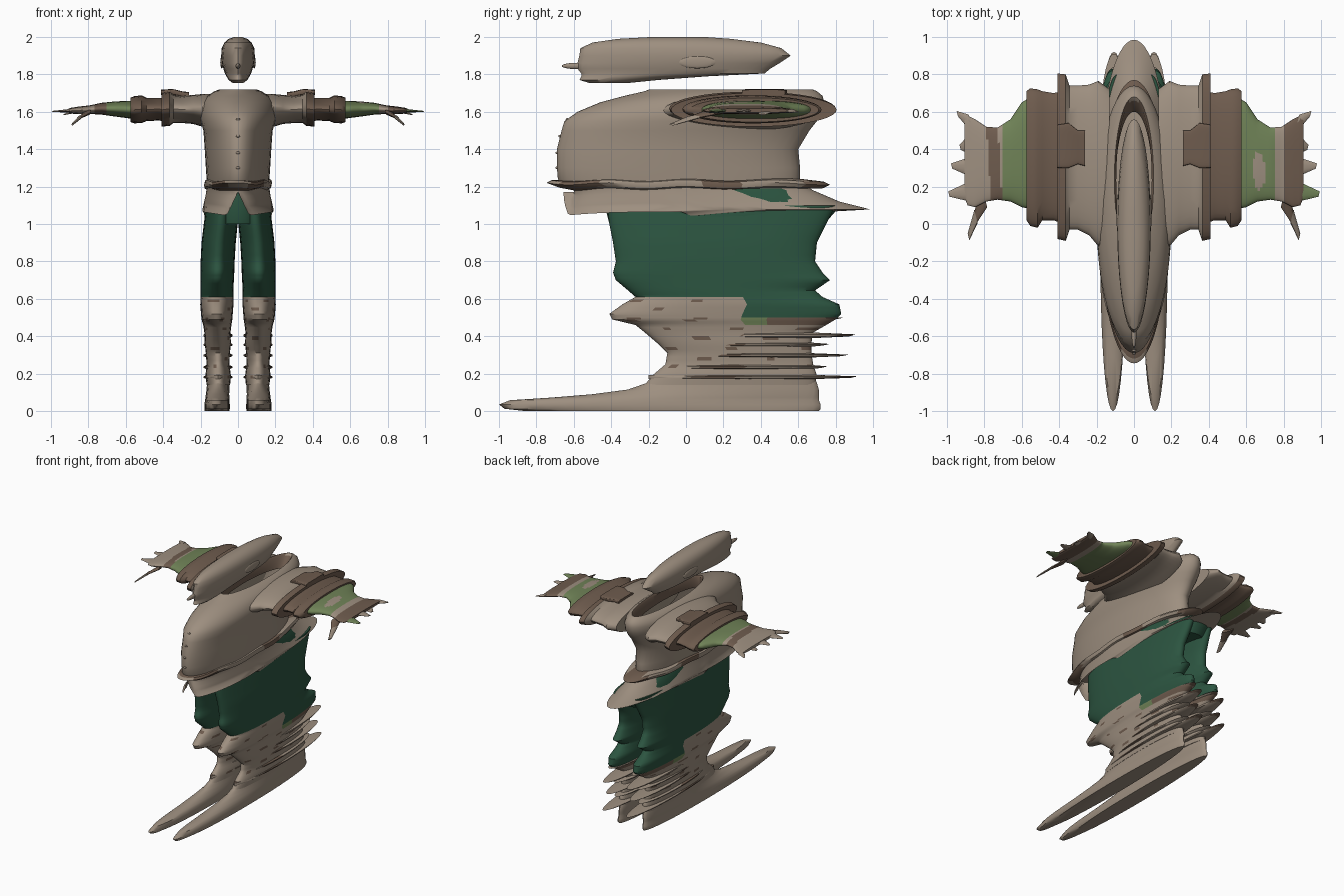
import bpy, bmesh, math
from mathutils import Vector


def material(name, rgb):
    m = bpy.data.materials.new(name)
    m.diffuse_color = (*rgb, 1)
    return m


MATS = [material("tan", (0.34, 0.275, 0.215)),
        material("brown", (0.155, 0.105, 0.075)),
        material("light_green", (0.16, 0.225, 0.095)),
        material("dark_green", (0.025, 0.09, 0.052))]
TAN, BROWN, LIGHT, DARK = range(4)


def finish(name, bm, rule, angle=40):
    """Turn a bmesh into a smooth object coloured by a rule on face centres."""
    bmesh.ops.recalc_face_normals(bm, faces=bm.faces[:])
    for f in bm.faces:
        f.material_index = rule(f.calc_center_median()) if callable(rule) else rule
    me = bpy.data.meshes.new(name)
    bm.to_mesh(me)
    bm.free()
    for m in MATS:
        me.materials.append(m)
    ob = bpy.data.objects.new(name, me)
    bpy.context.collection.objects.link(ob)
    bpy.ops.object.select_all(action='DESELECT')
    ob.select_set(True)
    bpy.context.view_layer.objects.active = ob
    bpy.ops.object.shade_smooth_by_angle(angle=math.radians(angle))
    return ob


def loft(name, stations, rule=TAN, axis='z', side=1, n=40, power=2.0,
         sub=1, caps=True, warp=None):
    """Skin oval rings (t, a0, a1, b0, b1) placed along an axis."""
    dense = []
    for p, q in zip(stations, stations[1:]):
        dense += [[u + (v - u) * k / sub for u, v in zip(p, q)] for k in range(sub)]
    dense.append(stations[-1])
    bm = bmesh.new()
    rings = []
    for t, a0, a1, b0, b1 in dense:
        ring = []
        for i in range(n):
            c, s = math.cos(2 * math.pi * i / n), math.sin(2 * math.pi * i / n)
            a = (a0 + a1) / 2 + (a1 - a0) / 2 * math.copysign(abs(c) ** (2 / power), c)
            b = (b0 + b1) / 2 + (b1 - b0) / 2 * math.copysign(abs(s) ** (2 / power), s)
            co = Vector((a, b, t) if axis == 'z' else (t, a, b))
            if warp:
                co = warp(co)
            co.x *= side
            ring.append(bm.verts.new(co))
        rings.append(ring)
    for r, q in zip(rings, rings[1:]):
        for i in range(n):
            j = (i + 1) % n
            bm.faces.new((r[i], r[j], q[j], q[i]))
    if caps:
        bm.faces.new(rings[0])
        bm.faces.new(rings[-1])
    return finish(name, bm, rule)


def blob(name, loc, size, rule=TAN):
    bm = bmesh.new()
    bmesh.ops.create_uvsphere(bm, u_segments=16, v_segments=10, radius=1)
    for v in bm.verts:
        v.co = Vector([c * s + l for c, s, l in zip(v.co, size, loc)])
    return finish(name, bm, rule)


def spike(name, a, b, r0, r1, flat, rule, side):
    """Tapered digit from a to b, oval in section."""
    bm = bmesh.new()
    a, b = Vector(a), Vector(b)
    rings = []
    for k in range(5):
        c, r = a.lerp(b, k / 4), r0 + (r1 - r0) * k / 4
        rings.append([bm.verts.new(((c.x + 0.25 * r * math.cos(w)) * side,
                                    c.y + r * math.cos(w), c.z + r * flat * math.sin(w)))
                      for w in [math.pi * i / 5 for i in range(10)]])
    for r, q in zip(rings, rings[1:]):
        for i in range(10):
            bm.faces.new((r[i], r[i - 1], q[i - 1], q[i]))
    bm.faces.new(rings[0])
    bm.faces.new(rings[-1])
    return finish(name, bm, rule)


# Head, nose and ears
loft("head", [(1.755, -.03, .03, -.52, -.3), (1.77, -.05, .05, -.57, -.15),
              (1.79, -.062, .062, -.56, .12), (1.805, -.07, .07, -.56, .42),
              (1.83, -.078, .078, -.58, .45), (1.86, -.087, .087, -.58, .5),
              (1.90, -.09, .09, -.57, .56), (1.94, -.087, .087, -.565, .51),
              (1.97, -.073, .073, -.5, .4), (1.99, -.05, .05, -.36, .24),
              (2.0, -.02, .02, -.18, .1)])
blob("nose", (0, -.585, 1.845), (.013, .08, .017))
for s in (-1, 1):
    blob("ear", (s * .086, .06, 1.865), (.009, .1, .033))

# Jacket body, open at the neck with a darker lining
loft("jacket_body", [(1.2, -.165, .165, -.66, .6), (1.24, -.168, .168, -.685, .61),
                     (1.3, -.172, .172, -.69, .61), (1.4, -.178, .178, -.69, .6),
                     (1.5, -.185, .185, -.665, .66), (1.55, -.2, .2, -.65, .7),
                     (1.6, -.2, .2, -.58, .73), (1.65, -.19, .19, -.46, .74),
                     (1.685, -.165, .165, -.33, .73), (1.71, -.125, .125, -.22, .7),
                     (1.718, -.105, .105, -.2, .68), (1.705, -.095, .095, -.19, .66),
                     (1.62, -.1, .1, -.2, .6)],
     lambda c: BROWN if abs(c.x) < .1 and c.z < 1.712 and -.2 < c.y < .66
     and c.z > 1.6 and (c.x / .112) ** 2 + ((c.y - .235) / .46) ** 2 < 1 else TAN,
     caps=False, n=48)
for z, y in ((1.56, -.635), (1.47, -.675), (1.38, -.69), (1.3, -.69)):
    blob("button", (0, y, z), (.012, .008, .007))


# Jacket hem with a front slit
def slit(co):
    if co.y < 0:
        co.z = max(co.z, 1.17 - abs(co.x) * 2.1)
        if abs(co.x) > .06:
            co.z += .02 * (abs(co.x) - .06) / .13
    return co


loft("jacket_hem", [(1.215, -.165, .165, -.62, .62), (1.18, -.168, .168, -.6, .68),
                    (1.15, -.174, .174, -.6, .75), (1.12, -.18, .18, -.62, .82),
                    (1.095, -.186, .186, -.63, .92), (1.078, -.19, .19, -.64, .985),
                    (1.045, -.188, .188, -.655, .4)],
     caps=False, warp=slit, n=64)

# Belt with darker patches
loft("belt", [(1.185, -.16, .16, -.6, .6), (1.195, -.178, .178, -.68, .73),
              (1.215, -.182, .182, -.745, .77), (1.23, -.178, .178, -.72, .74),
              (1.238, -.16, .16, -.6, .6)],
     lambda c: BROWN if -.68 < c.y < -.47 or .1 < c.y < .3 or c.y > .62 else TAN,
     n=64, warp=lambda co: co + Vector((0, 0, .006 * math.sin(co.y * 14 + co.x * 9))))

# Hips
loft("hips", [(1.0, -.178, .178, -.41, .74), (1.08, -.178, .178, -.43, .81),
              (1.19, -.16, .16, -.42, .6)], DARK, power=2.5)


def leg_colour(c):
    if c.z > .612 or (c.z > .5 and c.y > .3):
        return DARK
    if c.y > .3 and c.z > .46:
        return LIGHT if c.y < .45 else BROWN
    return BROWN if math.sin(c.z * 61) * math.sin(c.y * 17 + c.x * 20) > .8 else TAN


def arm_colour(side):
    def rule(c):
        x = abs(c.x)
        if side > 0:
            if ((x - .67) / .032) ** 2 + ((c.y - .28) / .1) ** 2 < 1 and c.z > 1.6:
                return TAN
            return LIGHT if x < .755 else TAN if x < .805 else BROWN
        if x < .705:
            return LIGHT
        return BROWN if abs(x - .745 - .06 * (c.y - .3)) < .03 else TAN
    return rule


for s in (-1, 1):
    # Trouser leg, knee pad and gaiter in one skin
    loft("leg", [(1.1, 0, .17, -.42, .8), (1.0, .002, .183, -.41, .75),
                 (.9, .012, .195, -.39, .7), (.8, .018, .2, -.375, .69),
                 (.74, .02, .2, -.39, .73), (.7, .022, .2, -.375, .77),
                 (.645, .025, .2, -.31, .69), (.61, .024, .2, -.27, .73),
                 (.57, .024, .202, -.34, .82), (.52, .028, .198, -.41, .83),
                 (.49, .03, .195, -.395, .8), (.46, .035, .186, -.27, .75),
                 (.42, .04, .18, -.22, .68), (.36, .038, .178, -.15, .67),
                 (.31, .043, .172, -.1, .67), (.25, .046, .168, -.11, .68),
                 (.19, .038, .174, -.18, .7), (.14, .042, .168, -.22, .69)],
         leg_colour, side=s, n=56, power=2.3, sub=3)
    # Thin straps flaring behind the lower leg
    for z, y0, y1, h in ((.495, .05, .84, .012), (.405, .0, .91, .016),
                         (.355, .0, .77, .012), (.298, .0, .87, .012),
                         (.235, -.1, .76, .012), (.182, -.2, .92, .012)):
        loft("leg_strap", [(z - h, .05, .165, y0, .66), (z - h * .4, .03, .184, y0, y1 - .04),
                           (z + h * .3, .03, .184, y0, y1), (z + h, .05, .165, y0, .66)],
             lambda c: BROWN if .05 < c.y < .3 or c.y > .8 else TAN, side=s)
    # Boot with long toe
    loft("boot", [(0, .045, .178, -.86, .71), (.012, .044, .18, -.97, .72),
                  (.035, .044, .18, -1.0, .72), (.058, .045, .176, -.94, .71),
                  (.072, .046, .174, -.72, .71), (.09, .047, .172, -.5, .71),
                  (.115, .046, .168, -.31, .71), (.15, .046, .166, -.21, .7),
                  (.2, .05, .16, -.15, .68)], side=s, power=2.1)

    # Short sleeve with flared cuff
    loft("sleeve", [(.13, -.1, .72, 1.5, 1.695), (.19, -.12, .765, 1.52, 1.695),
                    (.24, -.06, .745, 1.535, 1.69), (.3, -.03, .74, 1.54, 1.685),
                    (.345, -.03, .74, 1.54, 1.69), (.365, -.09, .8, 1.525, 1.708),
                    (.41, -.08, .805, 1.52, 1.7), (.405, .0, .7, 1.55, 1.67)],
         lambda c: BROWN if abs(c.x) > .375 else TAN, 'x', s)
    # Shoulder tab
    loft("shoulder_tab", [(.262, .31, .5, 1.675, 1.705), (.3, .32, .5, 1.68, 1.71),
                          (.35, .3, .54, 1.69, 1.722), (.412, .3, .53, 1.69, 1.718)],
         BROWN, 'x', s, power=6)
    # Rolled upper sleeve
    loft("rolled_sleeve", [(.38, .0, .71, 1.55, 1.675), (.43, .02, .7, 1.553, 1.675),
                           (.49, .02, .71, 1.55, 1.675), (.515, -.02, .72, 1.54, 1.688),
                           (.555, -.01, .725, 1.538, 1.683), (.575, .02, .71, 1.545, 1.675),
                           (.572, .12, .64, 1.58, 1.65)], BROWN, 'x', s)
    # Forearm and palm
    loft("forearm", [(.55, .08, .68, 1.56, 1.66), (.6, .09, .65, 1.567, 1.658),
                     (.66, .12, .56, 1.575, 1.655), (.73, .13, .515, 1.585, 1.648),
                     (.79, .12, .52, 1.588, 1.635), (.85, .09, .56, 1.587, 1.628),
                     (.89, .1, .58, 1.59, 1.622), (.905, .14, .56, 1.595, 1.618)],
         arm_colour(s), 'x', s, n=48, power=2.4, sub=5)
    # Fingers and thumb
    for y, ty, tx, tz in ((.53, .59, .945, 1.598), (.42, .41, .93, 1.585),
                          (.3, .31, .975, 1.603), (.17, .16, .99, 1.602)):
        spike("finger", (.87, y, 1.606), (tx, ty, tz), .055, .014, .22,
              LIGHT if s > 0 and y < .2 else TAN, s)
    spike("thumb", (.8, .15, 1.598), (.845, .04, 1.57), .06, .03, .25, BROWN, s)
    spike("thumb_tip", (.845, .04, 1.57), (.885, -.07, 1.533), .035, .018, .3, TAN, s)
